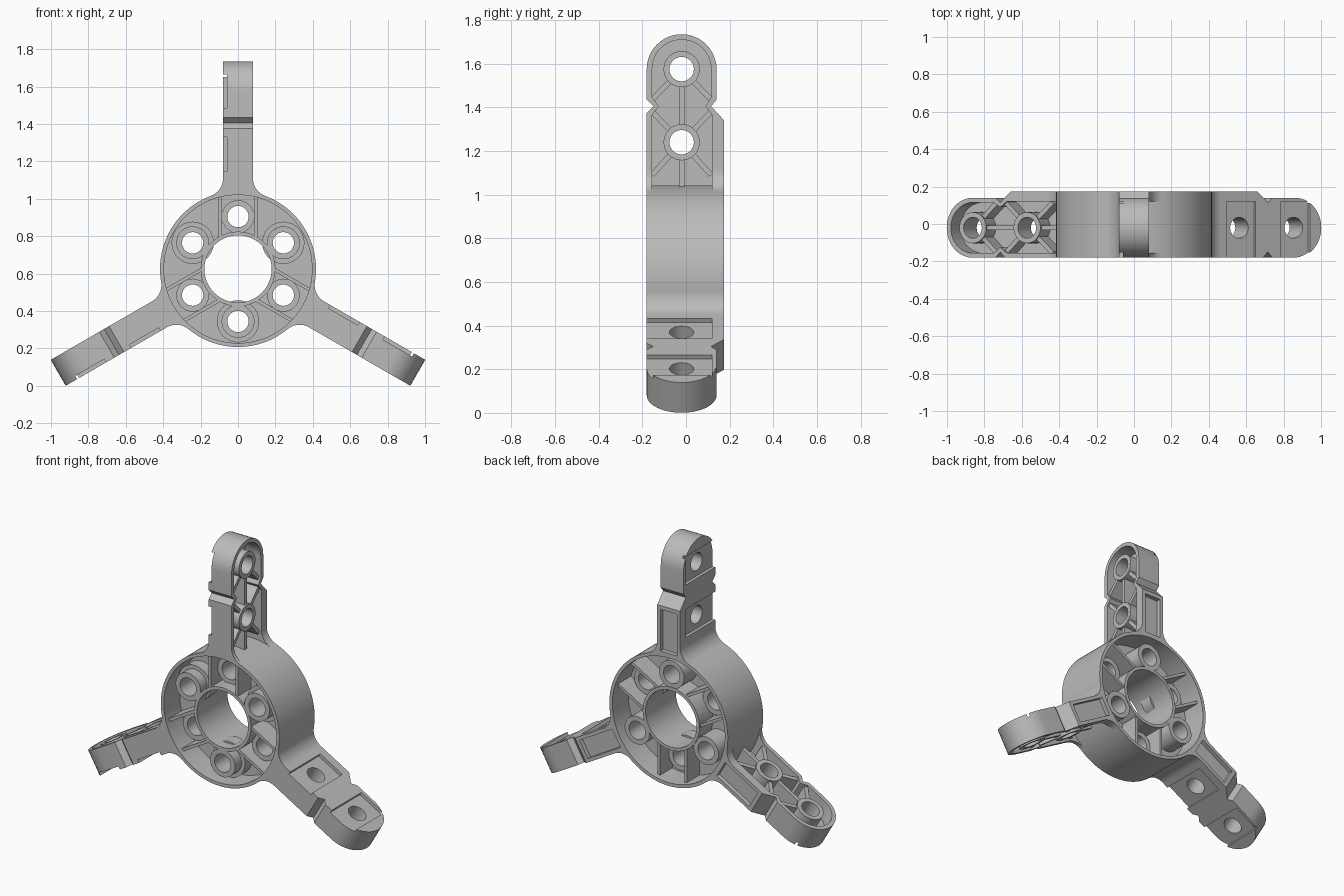
import bpy, bmesh, math
from mathutils import Matrix, Vector

if "Cube" in bpy.data.objects:
    bpy.data.objects.remove(bpy.data.objects["Cube"])

ZC = 0.625                      # height of the hub centre
F, B = -0.18, 0.175             # front and back of the part

grey = bpy.data.materials.new("light grey plastic")
grey.diffuse_color = (0.5, 0.5, 0.5, 1)
grey.use_nodes = True
grey.node_tree.nodes["Principled BSDF"].inputs["Base Color"].default_value = grey.diffuse_color


def make(name, bm):
    bmesh.ops.recalc_face_normals(bm, faces=bm.faces)
    me = bpy.data.meshes.new(name)
    bm.to_mesh(me)
    bm.free()
    me.materials.append(grey)
    ob = bpy.data.objects.new(name, me)
    bpy.context.collection.objects.link(ob)
    return ob


def point(u, v, w, axis):
    return (w, u, v) if axis == 'X' else (u, w, v)


def prism(name, pts, axis, a, b):
    """Extrude an outline in (side, up) along X or Y from a to b."""
    bm = bmesh.new()
    lo = [bm.verts.new(point(u, v, a, axis)) for u, v in pts]
    hi = [bm.verts.new(point(u, v, b, axis)) for u, v in pts]
    bm.faces.new(lo)
    bm.faces.new(hi)
    n = len(pts)
    for i in range(n):
        j = (i + 1) % n
        bm.faces.new((lo[i], lo[j], hi[j], hi[i]))
    return make(name, bm)


def circle(c, r, n=32, a0=0.0, a1=360.0):
    full = a1 - a0 >= 360
    m = n if full else n + 1
    return [(c[0] + r * math.cos(math.radians(a0 + (a1 - a0) * i / n)),
             c[1] + r * math.sin(math.radians(a0 + (a1 - a0) * i / n))) for i in range(m)]


def tube(name, c, ri, ro, axis, a, b, n=32):
    bm = bmesh.new()
    loops = [[bm.verts.new(point(u, v, w, axis)) for u, v in circle(c, r, n)]
             for r, w in ((ro, a), (ro, b), (ri, b), (ri, a))]
    for k in range(4):
        p, q = loops[k], loops[(k + 1) % 4]
        for i in range(n):
            j = (i + 1) % n
            bm.faces.new((p[i], p[j], q[j], q[i]))
    return make(name, bm)


def rect(u0, u1, v0, v1):
    return [(u0, v0), (u1, v0), (u1, v1), (u0, v1)]


def bar(p, q, w):
    """Rectangle outline of width w running from p to q."""
    p, q = Vector(p), Vector(q)
    d = (q - p).normalized() * (w / 2)
    s = Vector((-d.y, d.x))
    return [tuple(p + s), tuple(q + s), tuple(q - s), tuple(p - s)]


def cut(ob, cutters):
    for c in cutters:
        c.hide_render = True
        m = ob.modifiers.new("cut", 'BOOLEAN')
        m.operation, m.solver, m.object = 'DIFFERENCE', 'EXACT', c
        bpy.context.view_layer.objects.active = ob
        bpy.ops.object.modifier_apply(modifier=m.name)
        bpy.data.objects.remove(c)


def join(name, obs):
    bpy.ops.object.select_all(action='DESELECT')
    for o in obs:
        o.select_set(True)
    bpy.context.view_layer.objects.active = obs[0]
    bpy.ops.object.join()
    obs[0].name = name
    bpy.ops.object.shade_smooth_by_angle(angle=math.radians(30))
    return obs[0]


# Arm: side outline with rounded tip and V notches (y, distance from hub centre)
TIP, LOW = 0.95, 0.615          # radial positions of the two holes
outline = [(F, 0.40), (B, 0.40), (B, 0.715), (0.115, 0.78), (0.14, 0.81)]
outline += circle((-0.02, TIP), 0.16, 24, 0, 180)
outline += [(F, 0.81), (-0.15, 0.78), (F, 0.75)]
arm = prism("arm_body", outline, 'X', -0.08, 0.08)
inner = [(-0.155, 0.408), (0.12, 0.408), (0.12, 0.74), (0.09, 0.78), (0.115, 0.82)]
inner += circle((-0.02, TIP), 0.135, 24, 0, 180)
inner += [(-0.155, 0.82), (-0.125, 0.78), (-0.155, 0.74)]
cutters = [prism("recess_cutter", inner, 'X', -0.025, 0.1),
           prism("back_channel_cutter", rect(-0.058, 0.058, 0.425, 0.69), 'Y', 0.147, 0.2)]
for r in (LOW, TIP):
    cutters.append(prism("pocket_cutter", rect(-0.3, 0.12, r - 0.09, r + 0.09), 'X', -0.1, -0.06))
    cutters.append(prism("hole_cutter", circle((-0.02, r), 0.056), 'X', -0.1, 0.1))
cut(arm, cutters)

parts = [arm]
for r in (LOW, TIP):
    parts.append(tube("arm_boss", (-0.02, r), 0.056, 0.083, 'X', -0.03, 0.079))
# Bracing ribs inside the arm recess
ribs = [((-0.02, 0.41), (-0.02, LOW - 0.075)), ((-0.02, LOW + 0.075), (-0.02, TIP - 0.075))]
for s in (-1, 1):
    for r, dr in ((LOW, -0.15), (LOW, 0.14), (TIP, -0.14)):
        a = Vector((s * 0.135, dr))
        start = Vector((-0.02, r)) + a.normalized() * 0.075
        ribs.append((tuple(start), (-0.02 + a.x, r + a.y)))
for p, q in ribs:
    parts.append(prism("arm_rib", bar(p, q, 0.024), 'X', -0.03, 0.068))

# Fillets where the arm meets the hub; only thin edges on the ribbed side
f, ro = 0.10, 0.417
rc = math.sqrt((ro + f) ** 2 - (0.08 + f) ** 2)
end = 180 + math.degrees(math.atan2(rc, 0.08 + f))
arc = circle((0.08 + f, rc), f, 10, 180, end)
fillet = arc + [(0.13, 0.387), (0.079, 0.402)]
parts.append(prism("arm_fillet", [(-u, v) for u, v in fillet], 'Y', F, B))
for y0, y1 in ((F, -0.155), (0.12, B)):
    parts.append(prism("arm_fillet", fillet, 'Y', y0, y1))

arm = join("top_arm", parts)
arm.location.z = ZC
for name, ang in (("right_arm", 120), ("left_arm", 240)):
    o = arm.copy()
    o.name = name
    o.rotation_euler = (0, math.radians(ang), 0)
    bpy.context.collection.objects.link(o)

# Hub: outer wall, inner tube and web plate with six holes
wall = tube("hub_wall", (0, 0), 0.396, ro, 'Y', F, B, 96)
core = tube("hub_core", (0, 0), 0.18, 0.2, 'Y', -0.155, 0.15, 48)
plate = tube("hub_plate", (0, 0), 0.19, 0.405, 'Y', -0.02, 0.015, 96)


def polar(r, deg):
    return (r * math.cos(math.radians(deg)), r * math.sin(math.radians(deg)))


angles = range(30, 390, 60)
cut(plate, [prism("hole_cutter", circle(polar(0.28, a), 0.057), 'Y', -0.1, 0.1) for a in angles])

parts = [wall, core, plate]
for a in angles:
    c = polar(0.28, a)
    front = a % 120 == 30       # these bosses stand out at the front, the others at the back
    y0, y1 = (-0.155, 0.05) if front else (-0.08, 0.145)
    parts.append(tube("hub_boss", c, 0.057, 0.088, 'Y', y0, y1))
    if front:
        parts.append(tube("hub_boss_collar", c, 0.08, 0.113, 'Y', -0.09, -0.01))
    # Pair of parallel ribs beside each low boss
    d, n = Vector(polar(1, a)), Vector(polar(1, a + 90))
    for s in (-1, 1):
        p, q = d * 0.17 + n * s * 0.095, d * 0.388 + n * s * 0.095
        y0, y1 = (0.0, 0.14) if front else (-0.15, 0.0)
        parts.append(prism("hub_rib", bar(p, q, 0.018), 'Y', y0, y1))
hub = join("hub", parts)
hub.location.z = ZC
